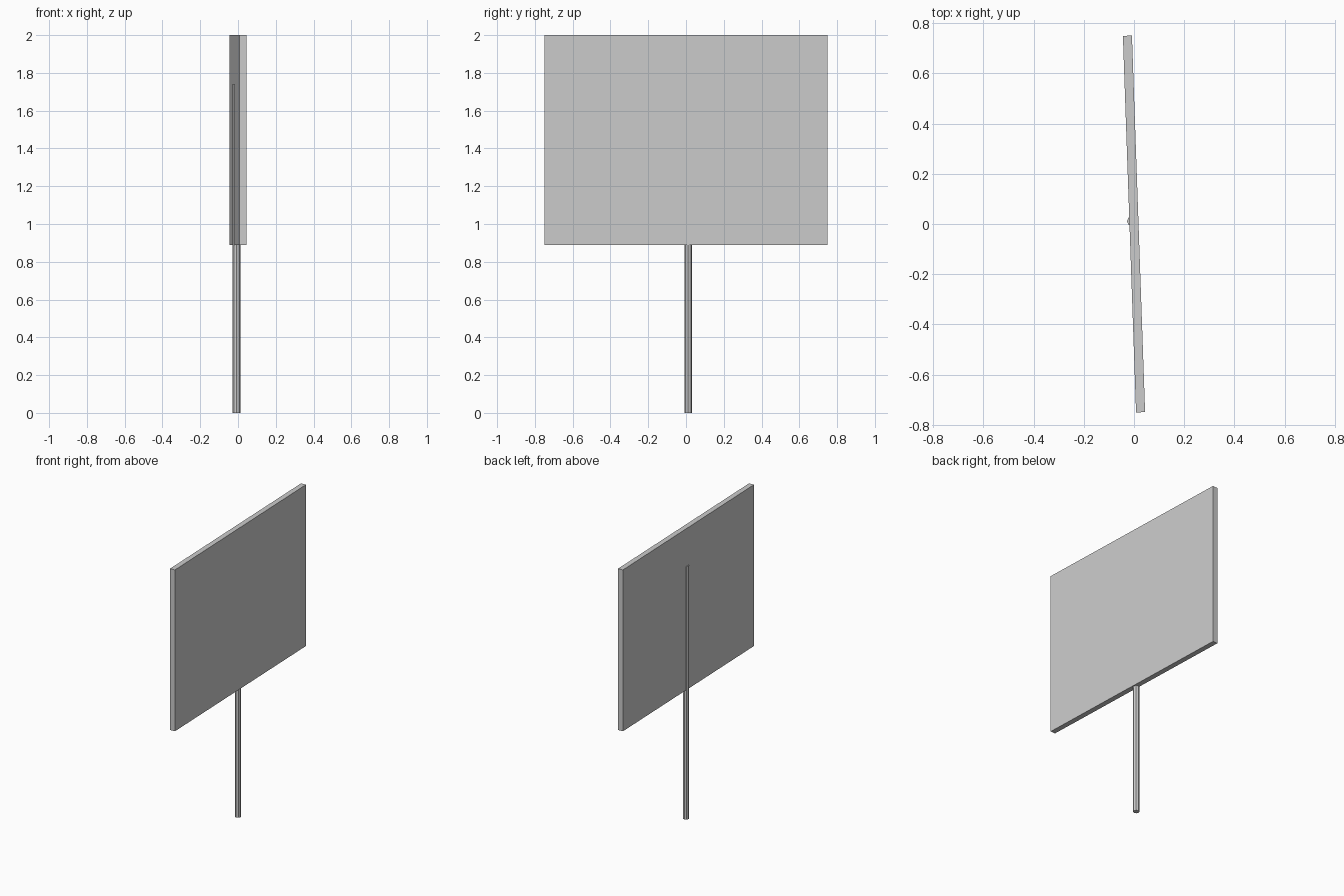
import bpy
import math

cube = bpy.data.objects.get("Cube")
if cube:
    bpy.data.objects.remove(cube, do_unlink=True)

# One plain grey for the whole sign
grey = bpy.data.materials.new("light_grey")
grey.use_nodes = True
COLOUR = (0.6, 0.6, 0.6, 1.0)
grey.diffuse_color = COLOUR
grey.node_tree.nodes["Principled BSDF"].inputs["Base Color"].default_value = COLOUR

TURN = math.radians(2.0)
BOARD_BOTTOM, BOARD_TOP = 0.89, 2.0
POST_TOP = 1.74


def finish(name):
    obj = bpy.context.object
    obj.name = obj.data.name = name
    obj.data.materials.append(grey)
    return obj


# Flat sign board, turned slightly about the vertical
bpy.ops.mesh.primitive_cube_add(
    size=1, location=(0, 0, (BOARD_BOTTOM + BOARD_TOP) / 2), rotation=(0, 0, TURN))
board = finish("sign_board")
board.scale = (0.036, 1.5, BOARD_TOP - BOARD_BOTTOM)

# Thin post, sunk into the board so it shows only on the back
bpy.ops.mesh.primitive_cylinder_add(
    vertices=8, radius=0.02, depth=POST_TOP,
    location=(-0.008, 0.011, POST_TOP / 2), rotation=(0, 0, TURN))
finish("post")
